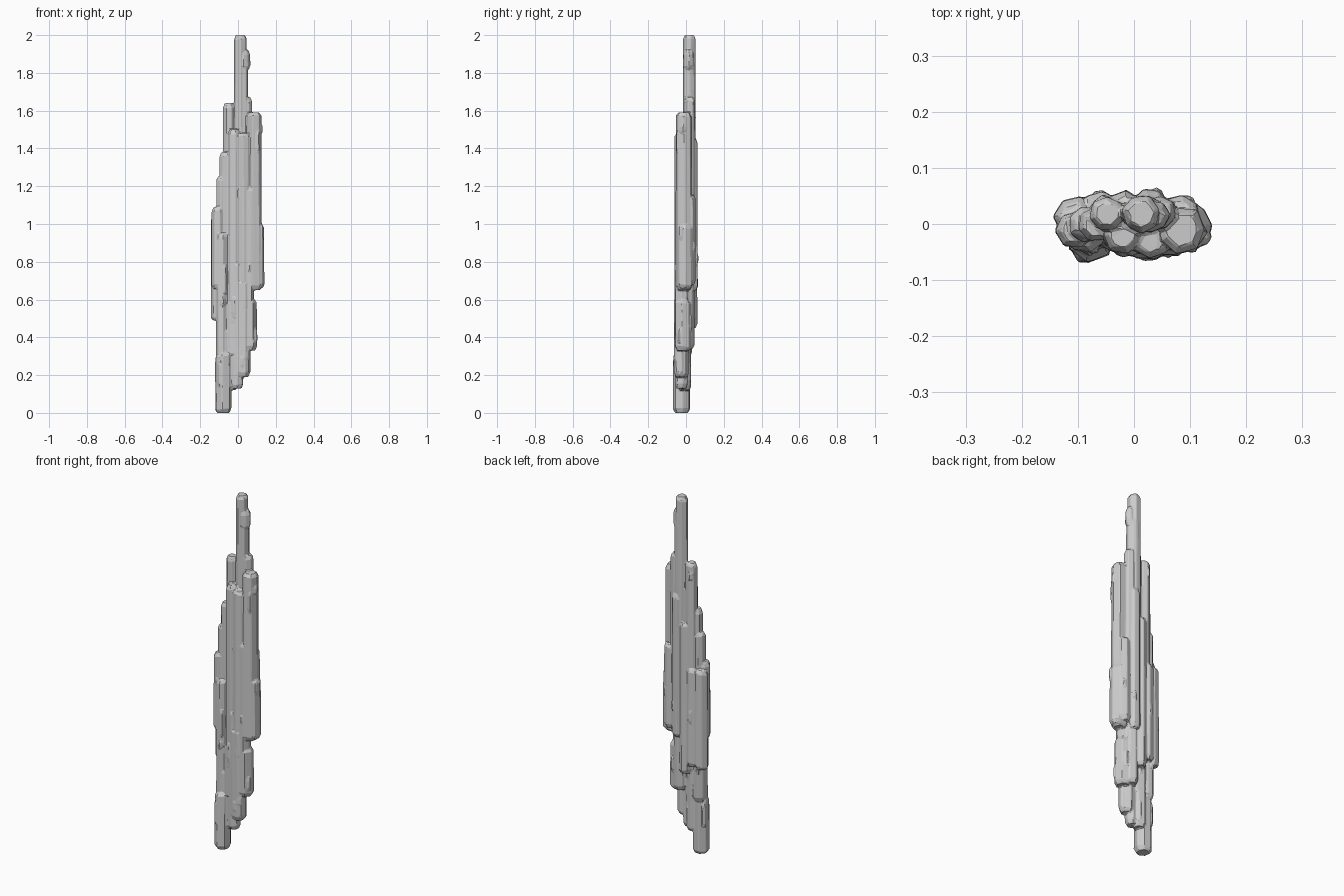
import bpy, bmesh, math, random

random.seed(7)

# column layout: centre x, centre y, radius, bottom z, top z
COLUMNS = [
    # spire and shoulders
    (0.013, 0.018, 0.037, 1.00, 2.00), (0.022, 0.018, 0.035, 1.00, 1.86),
    (0.035, 0.015, 0.030, 1.82, 1.92), (0.045, 0.020, 0.032, 1.00, 1.67),
    (-0.048, 0.018, 0.033, 0.60, 1.64), (0.085, -0.010, 0.044, 0.65, 1.59),
    (0.100, -0.005, 0.042, 0.66, 1.00),
    # front middle
    (0.030, -0.028, 0.035, 0.20, 1.48), (-0.020, -0.018, 0.036, 0.30, 1.50),
    (0.050, -0.020, 0.040, 0.50, 1.20),
    # left flank
    (-0.068, 0.000, 0.032, 0.50, 1.38), (-0.085, 0.000, 0.035, 0.30, 1.25),
    (-0.105, -0.010, 0.035, 0.66, 1.09), (-0.105, 0.012, 0.040, 0.49, 1.05),
    (-0.085, -0.020, 0.035, 0.20, 0.95),
    # foot and lower steps
    (-0.078, -0.022, 0.047, 0.00, 0.32), (-0.005, -0.025, 0.036, 0.13, 0.80),
    (0.025, -0.025, 0.040, 0.19, 0.70), (0.057, -0.015, 0.047, 0.33, 0.60),
    (-0.040, -0.010, 0.037, 0.12, 0.60),
    # back
    (0.030, 0.032, 0.033, 0.65, 1.45), (-0.020, 0.025, 0.035, 0.45, 1.30),
    (-0.060, 0.025, 0.034, 0.50, 1.05), (0.080, 0.018, 0.036, 0.68, 1.15),
    (0.030, 0.010, 0.036, 0.34, 0.90),
]


def add_column(bm, x, y, r, z0, z1, sides=7):
    """Irregular prism with bevelled, slightly sloping ends."""
    turn = random.random() * math.tau
    radii = [r * random.uniform(0.92, 1.06) for _ in range(sides)]
    cap = min(0.02, (z1 - z0) * 0.25)
    tilt = random.random() * math.tau
    rings = []
    for z, scale, slope in ((z0, 0.75, 0), (z0 + cap, 1.0, 0.3),
                            (z1 - cap, 0.96, 0.3), (z1, 0.68, 0)):
        ring = []
        for i, rad in enumerate(radii):
            a = turn + math.tau * i / sides
            dz = slope * cap * math.cos(a - tilt)
            ring.append(bm.verts.new((x + rad * scale * math.cos(a),
                                      y + rad * scale * math.sin(a), z + dz)))
        rings.append(ring)
    for low, high in zip(rings, rings[1:]):
        for i in range(sides):
            j = (i + 1) % sides
            bm.faces.new((low[i], low[j], high[j], high[i]))
    bm.faces.new(rings[0][::-1])
    bm.faces.new(rings[-1])


bm = bmesh.new()
for c in COLUMNS:
    add_column(bm, *c)

# small splinters clinging to the columns
for _ in range(70):
    x, y, r, z0, z1 = random.choice(COLUMNS[4:])
    a = random.random() * math.tau
    size = r * random.uniform(0.3, 0.5)
    d = r * 1.1 - size
    length = min(random.uniform(0.04, 0.16), (z1 - z0) * 0.6)
    base = random.uniform(z0 + 0.02, z1 - length)
    add_column(bm, x + d * math.cos(a), y + d * math.sin(a), size, base, base + length, 5)

mesh = bpy.data.meshes.new("column_cluster")
bm.to_mesh(mesh)
bm.free()
cluster = bpy.data.objects.new("column_cluster", mesh)
bpy.context.collection.objects.link(cluster)

# fuse into a single skin, then reduce to rough flat facets
fuse = cluster.modifiers.new("fuse", 'REMESH')
fuse.mode = 'VOXEL'
fuse.voxel_size = 0.005
facet = cluster.modifiers.new("facet", 'DECIMATE')
facet.ratio = 0.035
